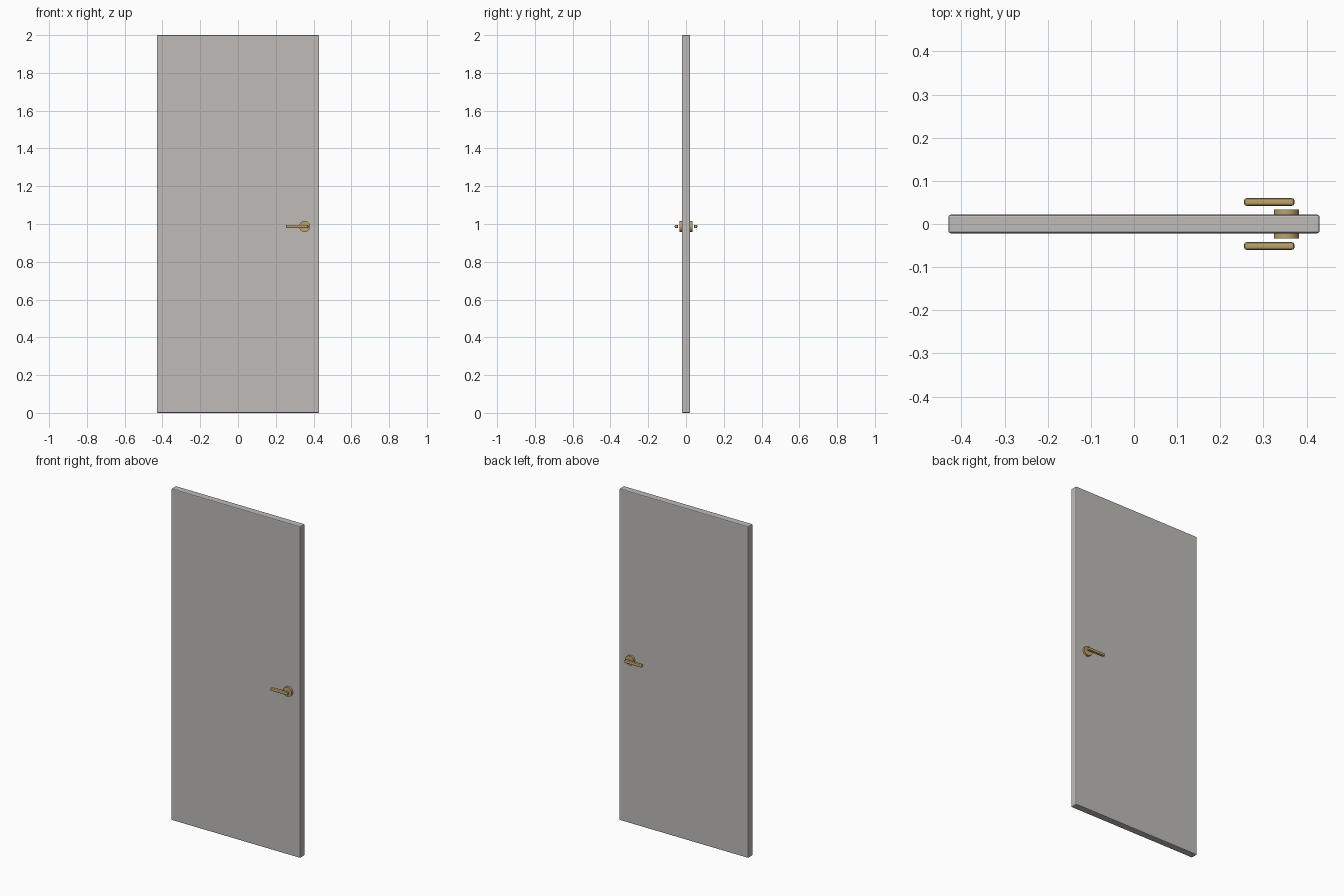
import bpy
from math import pi

cube = bpy.data.objects.get("Cube")
if cube:
    bpy.data.objects.remove(cube, do_unlink=True)


def material(name, rgb):
    m = bpy.data.materials.new(name)
    m.use_nodes = True
    m.diffuse_color = (*rgb, 1)
    m.node_tree.nodes["Principled BSDF"].inputs["Base Color"].default_value = (*rgb, 1)
    return m


paint = material("warm grey paint", (0.52, 0.50, 0.48))
brass = material("brass", (0.50, 0.36, 0.15))


def finish(name, mat, bevel=0):
    ob = bpy.context.object
    ob.name = name
    ob.data.materials.append(mat)
    if bevel:
        mod = ob.modifiers.new("rounded edges", "BEVEL")
        mod.width = bevel
        mod.segments = 2
    return ob


def box(name, location, size, mat, bevel):
    bpy.ops.mesh.primitive_cube_add(size=1, location=location)
    bpy.context.object.scale = size
    bpy.ops.object.transform_apply(location=False, rotation=False, scale=True)
    return finish(name, mat, bevel)


# Door slab
box("door_panel", (0, 0, 1), (0.86, 0.043, 2), paint, 0.005)

# Matching rose and lever on each face
handle_z = 0.987
for side, y in (("front", -1), ("back", 1)):
    bpy.ops.mesh.primitive_cylinder_add(
        vertices=32, radius=0.029, depth=0.017,
        location=(0.353, y * 0.0255, handle_z), rotation=(pi / 2, 0, 0))
    finish(side + "_rose", brass)
    bpy.ops.object.shade_smooth_by_angle()
    box(side + "_lever", (0.3135, y * 0.051, handle_z),
        (0.117, 0.018, 0.018), brass, 0.006)
